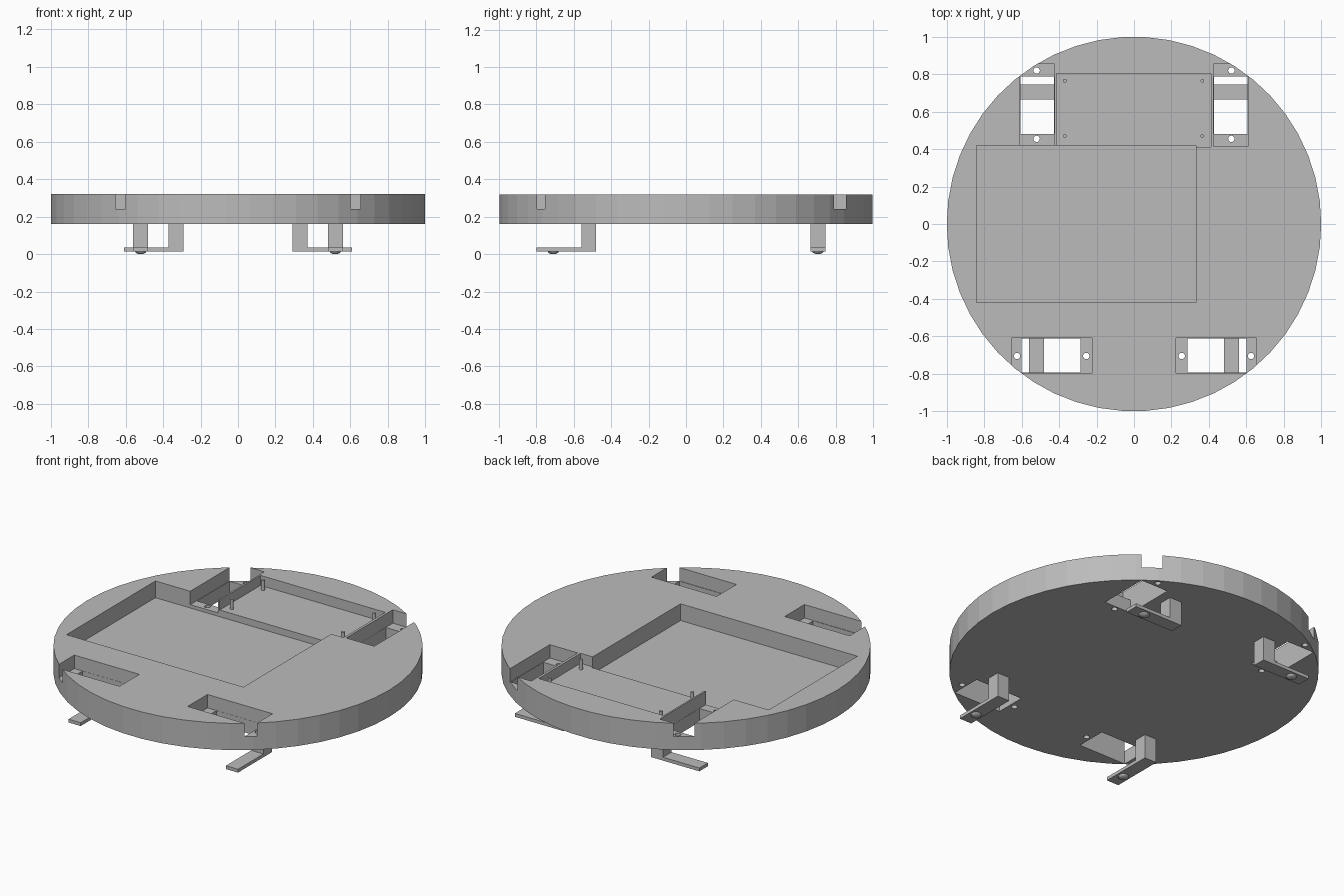
import bpy
import bmesh
import math
from mathutils import Matrix, Vector

cube = bpy.data.objects.get("Cube")
if cube:
    bpy.data.objects.remove(cube, do_unlink=True)

grey = bpy.data.materials.new("plain grey")
grey.use_nodes = True
GREY = (0.5, 0.5, 0.5, 1)
grey.diffuse_color = GREY
grey.node_tree.nodes["Principled BSDF"].inputs["Base Color"].default_value = GREY

BOTTOM, TOP = 0.16, 0.32


def finish(name, bm):
    mesh = bpy.data.meshes.new(name)
    bm.to_mesh(mesh)
    bm.free()
    mesh.materials.append(grey)
    obj = bpy.data.objects.new(name, mesh)
    bpy.context.collection.objects.link(obj)
    return obj


def add_box(bm, x, y, z):
    lo, hi = Vector((x[0], y[0], z[0])), Vector((x[1], y[1], z[1]))
    bmesh.ops.create_cube(bm, matrix=Matrix.Translation((lo + hi) / 2) @ Matrix.Diagonal((*(hi - lo), 1)))


def box(name, x, y, z):
    bm = bmesh.new()
    add_box(bm, x, y, z)
    return finish(name, bm)


def cylinder(name, x, y, radius, z, sides):
    bm = bmesh.new()
    spin = Matrix.Rotation(math.pi / 2, 4, "Z")
    bmesh.ops.create_cone(bm, cap_ends=True, segments=sides, radius1=radius, radius2=radius,
                          depth=z[1] - z[0],
                          matrix=Matrix.Translation((x, y, (z[0] + z[1]) / 2)) @ spin)
    return finish(name, bm)


def cut(target, cutter):
    mod = target.modifiers.new("cut", "BOOLEAN")
    mod.operation = "DIFFERENCE"
    mod.solver = "EXACT"
    mod.object = cutter
    bpy.context.view_layer.update()
    result = bpy.data.meshes.new_from_object(target.evaluated_get(bpy.context.evaluated_depsgraph_get()))
    target.modifiers.remove(mod)
    target.data = result
    bpy.data.objects.remove(cutter, do_unlink=True)


def span(side, a, b):
    return sorted((side * a, side * b))


# Round base plate with the large pocket and the shallower board pocket
plate = cylinder("base_plate", 0, 0, 1, (BOTTOM, TOP), 50)
ABOVE, BELOW = TOP + 0.1, BOTTOM - 0.1
cut(plate, box("cutter", (-0.84, 0.33), (-0.42, 0.42), (0.22, ABOVE)))
cut(plate, box("cutter", (-0.415, 0.41), (0.42 - 0.01, 0.805), (0.26, ABOVE)))

# Motor pockets, through slots and screw holes, mirrored left and right
for side in (1, -1):
    cut(plate, box("cutter", span(side, 0.425, 0.61), (0.415, 0.855), (0.24, ABOVE)))
    cut(plate, box("cutter", span(side, 0.426, 0.607), (0.48, 0.788), (BELOW, ABOVE)))
    cut(plate, box("cutter", span(side, 0.225, 0.655), (-0.797, -0.61), (0.24, ABOVE)))
    cut(plate, box("cutter", span(side, 0.285, 0.6), (-0.794, -0.611), (BELOW, ABOVE)))
    for x, y in ((0.52, 0.455), (0.52, 0.82), (0.255, -0.705), (0.625, -0.705)):
        cut(plate, cylinder("cutter", side * x, y, 0.017, (BELOW, ABOVE), 16))
plate.name = "base_plate"

# Board standoff pins
for x in (-0.37, 0.365):
    for y in (0.47, 0.765):
        cylinder("standoff_pin", x, y, 0.01, (0.255, TOP), 12)


# L-shaped leg: upright block, flat bar and a small domed foot
def leg(name, bar_x, bar_y, post_x, post_y, foot):
    bm = bmesh.new()
    add_box(bm, bar_x, bar_y, (0.015, 0.035))
    add_box(bm, post_x, post_y, (0.035, BOTTOM))
    finish(name, bm)
    bm = bmesh.new()
    bmesh.ops.create_uvsphere(bm, u_segments=16, v_segments=8, radius=1,
                              matrix=Matrix.Translation((*foot, 0.015)) @ Matrix.Diagonal((0.03, 0.03, 0.015, 1)))
    finish(name + "_foot", bm)


for side, label in ((1, "left"), (-1, "right")):
    leg("front_leg_" + label, span(side, 0.48, 0.56), (-0.8, -0.48),
        span(side, 0.48, 0.56), (-0.56, -0.48), (side * 0.52, -0.71))
    leg("rear_leg_" + label, span(side, 0.29, 0.61), (0.665, 0.745),
        span(side, 0.29, 0.37), (0.665, 0.745), (side * 0.52, 0.705))
